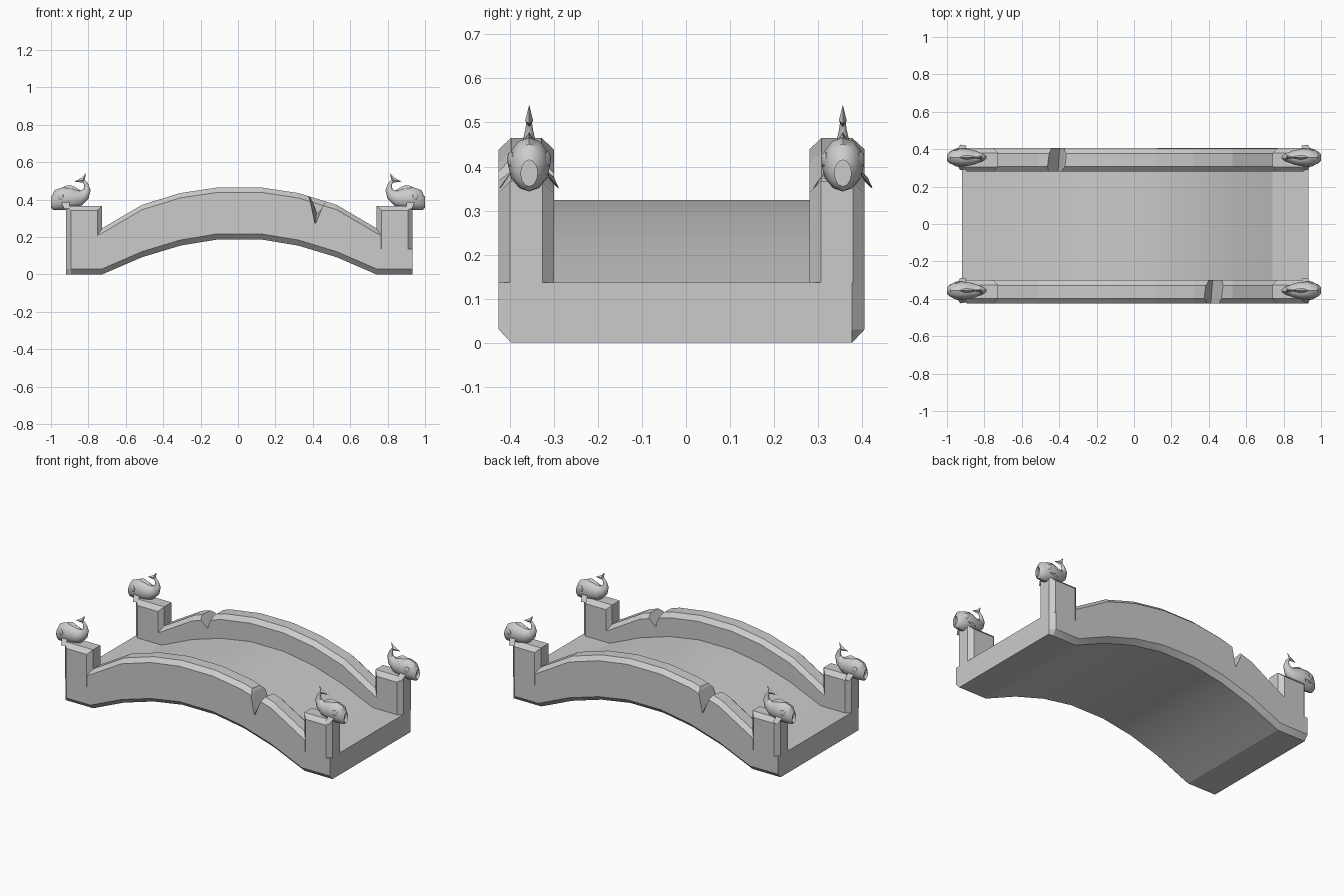
import bpy, bmesh, math
from mathutils import Vector, Matrix

if "Cube" in bpy.data.objects:
    bpy.data.objects.remove(bpy.data.objects["Cube"])

CX, CY = 0.007, -0.01      # centre of the stonework
OUT, INN, CH = 0.415, 0.29, 0.028


def finish(name, bm, smooth=None):
    bmesh.ops.recalc_face_normals(bm, faces=bm.faces)
    me = bpy.data.meshes.new(name)
    bm.to_mesh(me)
    bm.free()
    if smooth:
        me.shade_smooth()
        me.set_sharp_from_angle(angle=math.radians(smooth))
    ob = bpy.data.objects.new(name, me)
    bpy.context.collection.objects.link(ob)
    return ob


def loft(bm, rings):
    vs = [[bm.verts.new(p) for p in r] for r in rings]
    n = len(vs[0])
    for a, b in zip(vs, vs[1:]):
        for i in range(n):
            j = (i + 1) % n
            bm.faces.new((a[i], a[j], b[j], b[i]))
    return bm.faces.new(vs[0][::-1]), bm.faces.new(vs[-1])


# (x, underside z) for half of the arch, mirrored to the full span
half = [(0.927, 0), (0.9, 0), (0.733, 0), (0.52, 0.092), (0.315, 0.154), (0.115, 0.187)]
arch = [(-x, z) for x, z in half] + half[::-1]

# arched slab; two diagonal corners are chamfered for their full height
bm = bmesh.new()
rings = []
last = len(arch) - 1
for k, (x, z) in enumerate(arch):
    a = -OUT + (CH if k == 0 else 0)
    b = OUT - (CH if k == last else 0)
    top = z + 0.137
    lo, hi = -OUT + CH, OUT - CH
    rings.append([(x, lo, z), (x, hi, z), (x, b, z + 0.03), (x, b, top),
                  (x, a, top), (x, a, z + 0.03)])
loft(bm, rings)
slab = finish("arched_deck", bm, 20)
slab.location = (CX, CY, 0)

# parapets with a broken notch, the back one is the front one turned round
rail_half = [(0.757, 0.137, 0.235), (0.733, 0.137, 0.247), (0.52, 0.229, 0.372),
             (0.315, 0.291, 0.435), (0.115, 0.324, 0.465)]
rail = [(-x, a, b) for x, a, b in rail_half] + rail_half[::-1]
for name, turn in (("front", 0), ("back", math.pi)):
    place = Matrix.Translation((CX, CY, 0)) @ Matrix.Rotation(turn, 4, 'Z')
    bm = bmesh.new()
    loft(bm, [[(x, -OUT, a), (x, -OUT, b - 0.026), (x, -OUT + CH, b), (x, -INN - CH, b),
               (x, -INN, b - 0.026), (x, -INN, a)] for x, a, b in rail])
    parapet = finish(name + "_parapet", bm)
    parapet.matrix_world = place
    bm = bmesh.new()
    loft(bm, [[(0.403, -0.43, 0.265), (0.455, -0.43, 0.39), (0.49, -0.43, 0.55),
               (0.29, -0.43, 0.55), (0.375, -0.43, 0.40)],
              [(0.415, -0.27, 0.335), (0.475, -0.27, 0.385), (0.53, -0.27, 0.55),
               (0.36, -0.27, 0.55), (0.39, -0.27, 0.40)]])
    cutter = finish(name + "_notch_cutter", bm)
    cutter.matrix_world = place
    cutter.hide_render = True
    cutter.hide_viewport = True
    mod = parapet.modifiers.new("notch", 'BOOLEAN')
    mod.operation = 'DIFFERENCE'
    mod.solver = 'EXACT'
    mod.object = cutter


def post(name, sx, sy):
    bm = bmesh.new()
    size = Vector((0.194, OUT - INN, 0.23))
    centre = Vector((CX + sx * 0.83, CY + sy * (OUT + INN) / 2, 0.252))
    bmesh.ops.create_cube(bm, size=1)
    for v in bm.verts:
        v.co = Vector(a * b for a, b in zip(v.co, size)) + centre
    edges = []
    for e in bm.edges:
        d = e.verts[0].co - e.verts[1].co
        mid = (e.verts[0].co + e.verts[1].co) / 2
        if abs(d.z) > 0.1 or (abs(d.x) > 0.1 and mid.z > 0.3):
            edges.append(e)
    bmesh.ops.bevel(bm, geom=edges, offset=0.026, segments=1, affect='EDGES')
    finish(name, bm)


def fin(bm, pts, mid, offset):
    """Thin fin: outline ring with a raised point on both sides."""
    ring = [bm.verts.new(p) for p in pts]
    for s in (1, -1):
        c = bm.verts.new(Vector(mid) + s * Vector(offset))
        for i in range(len(ring)):
            bm.faces.new((ring[i], ring[(i + 1) % len(ring)], c))


# fish body path: x, z, half height, half width (head points to +x)
SPINE = [(0.999, 0.385, 0.030, 0.019), (0.988, 0.388, 0.044, 0.030),
         (0.965, 0.397, 0.056, 0.041), (0.93, 0.405, 0.061, 0.048),
         (0.89, 0.407, 0.057, 0.046), (0.852, 0.408, 0.046, 0.037),
         (0.822, 0.425, 0.031, 0.026), (0.807, 0.452, 0.019, 0.016),
         (0.812, 0.482, 0.011, 0.009), (0.826, 0.503, 0.007, 0.006)]


def fish(name, sx, sy):
    bm = bmesh.new()
    rings = []
    for i, (x, z, h, w) in enumerate(SPINE):
        p, q = SPINE[max(i - 1, 0)], SPINE[min(i + 1, len(SPINE) - 1)]
        t = Vector((q[0] - p[0], q[1] - p[1])).normalized()
        if i < 2:
            t = Vector((-1, 0))
        ring = []
        for k in range(12):
            a = math.tau * k / 12
            u = h * math.cos(a)
            ring.append((x + t.y * u, w * math.sin(a), z - t.x * u))
        rings.append(ring)
    mouth, _ = loft(bm, rings)
    # open mouth
    bmesh.ops.inset_region(bm, faces=[mouth], thickness=0.005)
    bmesh.ops.translate(bm, verts=mouth.verts, vec=(-0.02, 0, 0))
    # dorsal fin and forked tail
    fin(bm, [(0.95, 0, 0.455), (0.925, 0, 0.473), (0.895, 0, 0.478), (0.865, 0, 0.464),
             (0.835, 0, 0.445), (0.86, 0, 0.43), (0.91, 0, 0.43)],
        (0.895, 0, 0.447), (0, 0.02, 0))
    fin(bm, [(0.82, 0, 0.488), (0.818, 0, 0.515), (0.813, 0, 0.54), (0.834, 0, 0.519),
             (0.852, 0, 0.508), (0.876, 0, 0.497), (0.852, 0, 0.493), (0.834, 0, 0.492)],
        (0.83, 0, 0.504), (0, 0.009, 0))
    for s in (1, -1):
        # side fins
        fin(bm, [(0.945, s * 0.04, 0.385), (0.93, s * 0.068, 0.35),
                 (0.895, s * 0.063, 0.353), (0.905, s * 0.042, 0.388)],
            (0.92, s * 0.052, 0.372), (0, 0.004, 0.004))
        # eyes
        m = (Matrix.Translation((0.95, s * 0.041, 0.416))
             @ Matrix.Rotation(s * -0.3, 4, 'Z') @ Matrix.Diagonal((1, 0.4, 1, 1)))
        bmesh.ops.create_uvsphere(bm, u_segments=10, v_segments=6, radius=0.018, matrix=m)
    for v in bm.verts:
        v.co = (sx * v.co.x, v.co.y + sy * 0.356, v.co.z)
    finish(name, bm, 35)


# corner posts, each carrying a fish
for sx, side in ((-1, "left"), (1, "right")):
    for sy, end in ((-1, "front"), (1, "back")):
        post(f"{end}_{side}_post", sx, sy)
        fish(f"{end}_{side}_fish", sx, sy)
